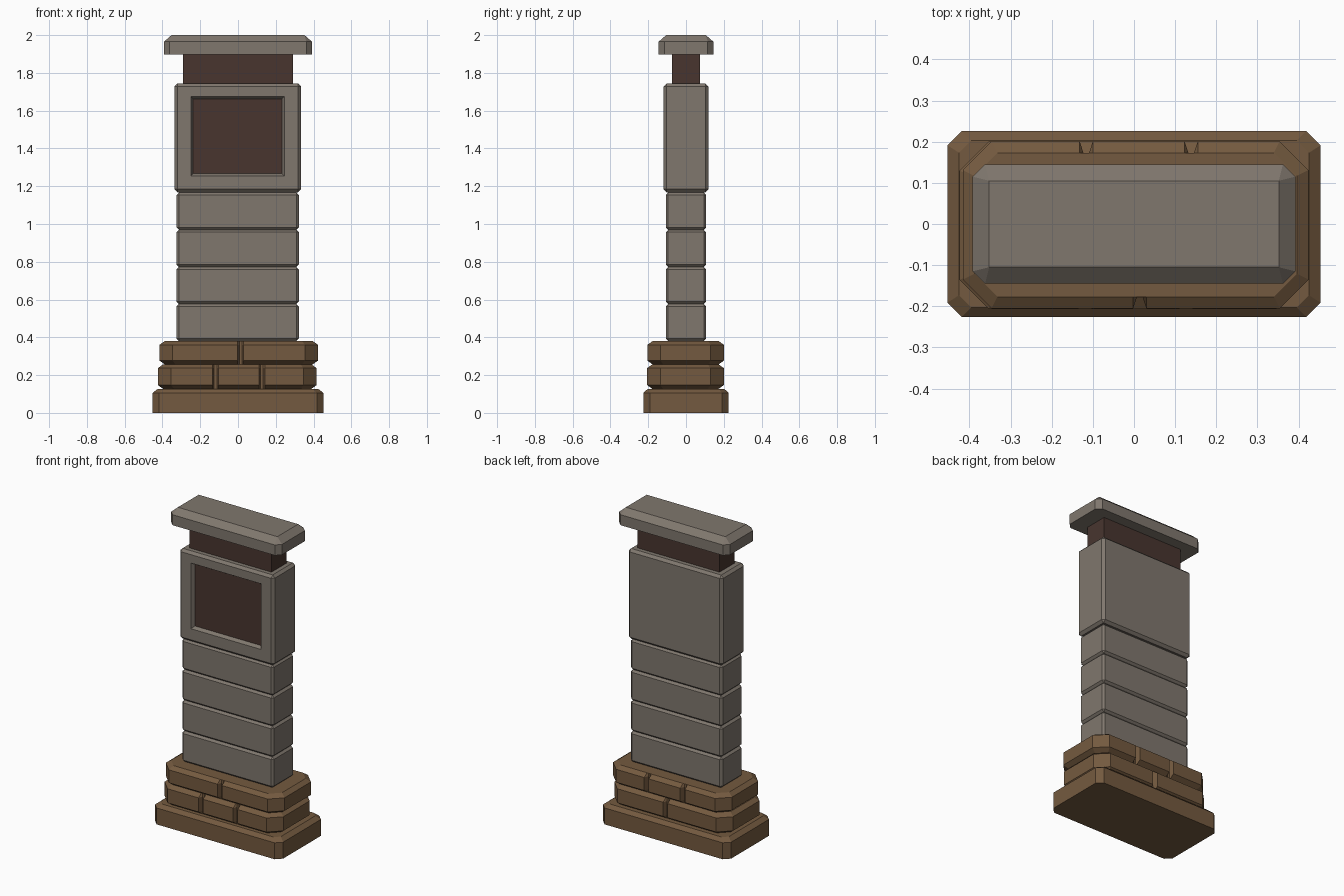
import bpy
import bmesh

cube = bpy.data.objects.get("Cube")
if cube:
    bpy.data.objects.remove(cube, do_unlink=True)


def material(name, rgb):
    mat = bpy.data.materials.new(name)
    mat.use_nodes = True
    mat.diffuse_color = (*rgb, 1)
    mat.node_tree.nodes["Principled BSDF"].inputs["Base Color"].default_value = (*rgb, 1)
    return mat


STONE = material("grey stone", (0.215, 0.185, 0.155))
BRICK = material("brown brick", (0.175, 0.102, 0.050))
DARK = material("dark brown", (0.065, 0.036, 0.028))


def outline(hx, hy, cut, floor=0, front=(), back=()):
    """Rectangle with cut corners and optional joint notches on its long sides."""
    def side(joints):
        pts = [(-hx + cut, hy)]
        for g in joints:
            pts += [(g - 0.016, hy), (g - 0.007, floor), (g + 0.007, floor), (g + 0.016, hy)]
        return pts + [(hx - cut, hy)]
    pts = [(x, -y) for x, y in side(sorted(front))]
    pts += [(hx, -hy + cut), (hx, hy - cut)]
    pts += reversed(side(sorted(back)))
    return pts + [(-hx, hy - cut), (-hx, -hy + cut)]


def loft(name, rings, mats, centre=(0, 0), edit=None):
    """Skin a stack of (height, outline) rings and cap both ends."""
    bm = bmesh.new()
    loops = [[bm.verts.new((x + centre[0], y + centre[1], z)) for x, y in pts]
             for z, pts in rings]
    n = len(loops[0])
    for low, high in zip(loops, loops[1:]):
        for i in range(n):
            j = (i + 1) % n
            bm.faces.new((low[i], low[j], high[j], high[i]))
    bm.faces.new(loops[0][::-1])
    bm.faces.new(loops[-1])
    bmesh.ops.remove_doubles(bm, verts=bm.verts, dist=0.0001)
    bmesh.ops.recalc_face_normals(bm, faces=bm.faces)
    bm.normal_update()
    if edit:
        edit(bm)
    mesh = bpy.data.meshes.new(name)
    bm.to_mesh(mesh)
    bm.free()
    for mat in mats:
        mesh.materials.append(mat)
    obj = bpy.data.objects.new(name, mesh)
    bpy.context.collection.objects.link(obj)
    return obj


def block(name, z0, z1, hx, hy, bevel, mats, edit=None):
    """Box with every edge bevelled."""
    end = outline(hx - bevel, hy - bevel, 0)
    mid = outline(hx, hy, bevel)
    loft(name, [(z0, end), (z0 + bevel, mid), (z1 - bevel, mid), (z1, end)],
         mats, (-0.002, 0), edit)


def brick_row(name, z0, z1, centre, front, back):
    """Course of bricks with bevelled rims and sunken joints."""
    hx, hy, cut, d = 0.42, 0.203, 0.07, 0.028
    end = outline(hx - d, hy - d, cut * 0.8, hy - d, front, back)
    mid = outline(hx, hy, cut, hy - d, front, back)
    loft(name, [(z0, end), (z0 + 0.02, mid), (z1 - 0.02, mid), (z1, end)], [BRICK], centre)


def sunken_panel(bm):
    """Recess a dark panel with sloped sides into the front face."""
    face = min(bm.faces, key=lambda f: f.normal.y * f.calc_area())
    bmesh.ops.inset_region(bm, faces=[face], thickness=0.06)
    for v in face.verts:
        v.co.x = 0.245 if v.co.x > 0 else -0.25
        v.co.z = 1.675 if v.co.z > 1.5 else 1.255
    bmesh.ops.inset_region(bm, faces=[face], thickness=0.018)
    for v in face.verts:
        v.co.y += 0.022
    face.material_index = 1


# Base
wide = outline(0.453, 0.226, 0.035)
loft("plinth", [(0, wide), (0.105, wide), (0.127, outline(0.425, 0.203, 0.03))], [BRICK])
brick_row("lower_brick_row", 0.127, 0.257, (-0.004, -0.003), (-0.115, 0.13), (0.01,))
brick_row("upper_brick_row", 0.257, 0.38, (0.004, -0.002), (0.01,), (-0.12, 0.135))

# Column of stacked stones
for i in range(4):
    z = 0.38 + 0.1965 * i
    block(f"column_stone_{i + 1}", z, z + 0.1965, 0.324, 0.107, 0.013, [STONE])

# Head with recessed panel
block("panel_head", 1.168, 1.745, 0.335, 0.118, 0.016, [STONE, DARK], sunken_panel)

# Neck and cap
neck = outline(0.29, 0.075, 0)
loft("neck", [(1.74, neck), (1.9, neck)], [DARK])
rim = outline(0.392, 0.145, 0.03)
loft("cap", [(1.898, rim), (1.965, rim), (2, outline(0.352, 0.105, 0))], [STONE])
